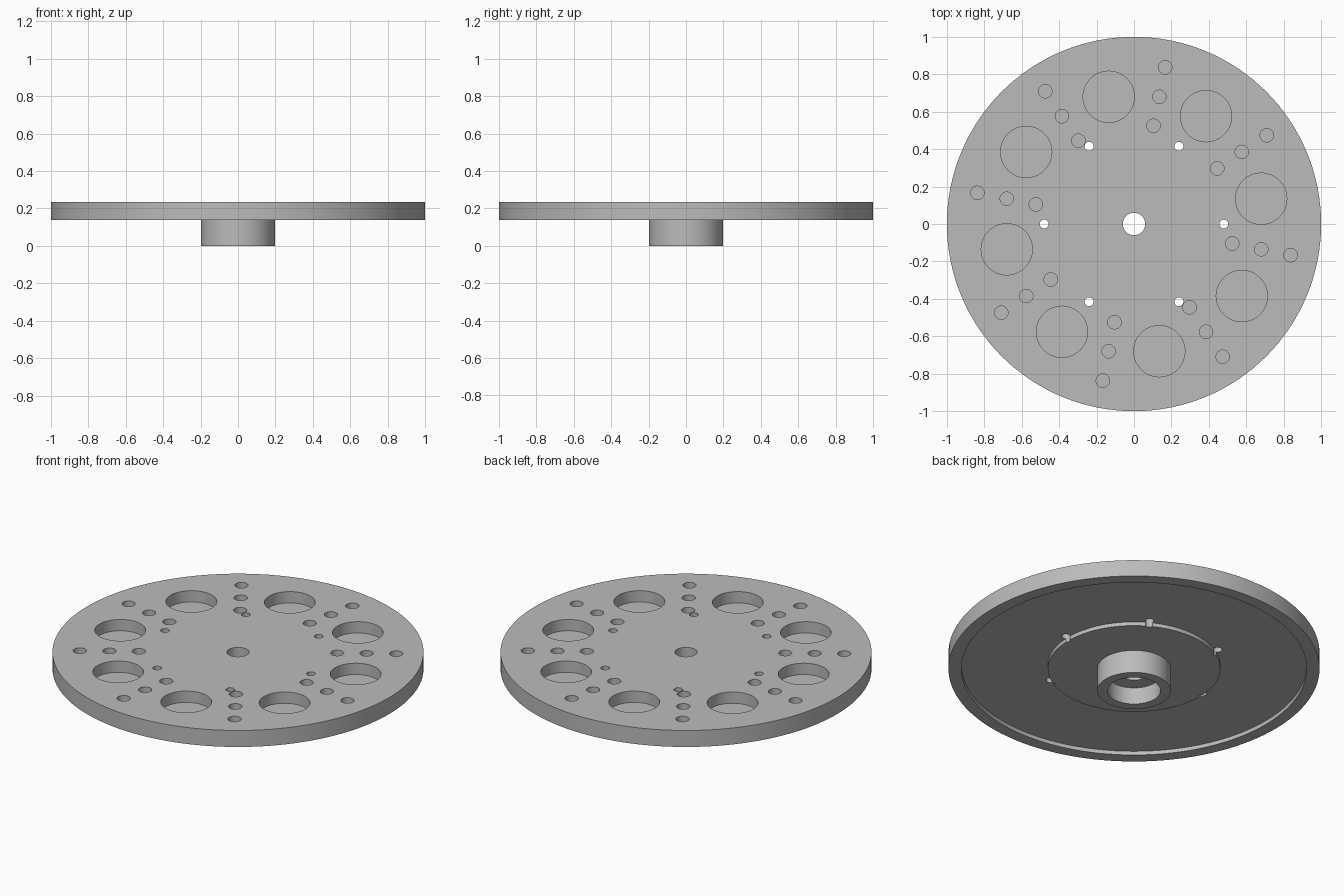
import bpy, bmesh
from math import sin, cos, tau, radians
from mathutils import Matrix, Vector

cube = bpy.data.objects.get("Cube")
if cube:
    bpy.data.objects.remove(cube)

TOP, UNDER, GROOVE = 0.235, 0.137, 0.16   # plate heights
BLIND_FLOOR = 0.168                       # floor of the blind holes

grey = bpy.data.materials.new("grey metal")
grey.use_nodes = True
colour = (0.5, 0.5, 0.5, 1)
grey.diffuse_color = colour
grey.node_tree.nodes["Principled BSDF"].inputs["Base Color"].default_value = colour


def make_object(name, bm):
    bmesh.ops.recalc_face_normals(bm, faces=bm.faces)
    mesh = bpy.data.meshes.new(name)
    bm.to_mesh(mesh)
    bm.free()
    mesh.materials.append(grey)
    obj = bpy.data.objects.new(name, mesh)
    bpy.context.collection.objects.link(obj)
    return obj


def lathe(name, profile, sides):
    """Revolve a closed (radius, height) profile around z."""
    bm = bmesh.new()
    rings = [[bm.verts.new((r * cos(tau * i / sides), r * sin(tau * i / sides), z))
              for i in range(sides)] for r, z in profile]
    for a, b in zip(rings, rings[1:] + rings[:1]):
        for i in range(sides):
            j = (i + 1) % sides
            bm.faces.new((a[i], a[j], b[j], b[i]))
    return make_object(name, bm)


def drill(bm, distance, degrees, radius, bottom, sides):
    """Add one upright cylinder to the drilling cutter."""
    a = radians(degrees)
    height = TOP + 0.1 - bottom
    centre = Vector((distance * cos(a), distance * sin(a), bottom + height / 2))
    bmesh.ops.create_cone(bm, cap_ends=True, segments=sides, radius1=radius,
                          radius2=radius, depth=height,
                          matrix=Matrix.Translation(centre))


# Plate with underside groove, hub with counterbore, and central hole
plate = lathe("wheel_plate", [
    (0.06, TOP), (1.0, TOP), (1.0, UNDER), (0.93, UNDER), (0.93, GROOVE),
    (0.465, GROOVE), (0.465, UNDER), (0.198, UNDER), (0.198, 0), (0.143, 0),
    (0.143, 0.1), (0.06, 0.1)], 128)

# Large pockets, rows of three blind holes, and bolt holes
bm = bmesh.new()
for k in range(8):
    drill(bm, 0.693, 11.25 + 45 * k, 0.137, BLIND_FLOOR, 48)
    for distance in (0.535, 0.693, 0.853):
        drill(bm, distance, 33.75 + 45 * k, 0.036, BLIND_FLOOR, 32)
for k in range(6):
    drill(bm, 0.48, 60 * k, 0.024, 0.05, 24)
cutter = make_object("hole_cutter", bm)
cutter.hide_render = True

cut = plate.modifiers.new("holes", 'BOOLEAN')
cut.operation = 'DIFFERENCE'
cut.solver = 'EXACT'
cut.object = cutter

# Bake the cut, then drop the cutter
bpy.ops.object.select_all(action='DESELECT')
bpy.context.view_layer.objects.active = plate
plate.select_set(True)
bpy.ops.object.modifier_apply(modifier=cut.name)
bpy.data.objects.remove(cutter)
bpy.ops.object.shade_smooth_by_angle(angle=radians(30))
